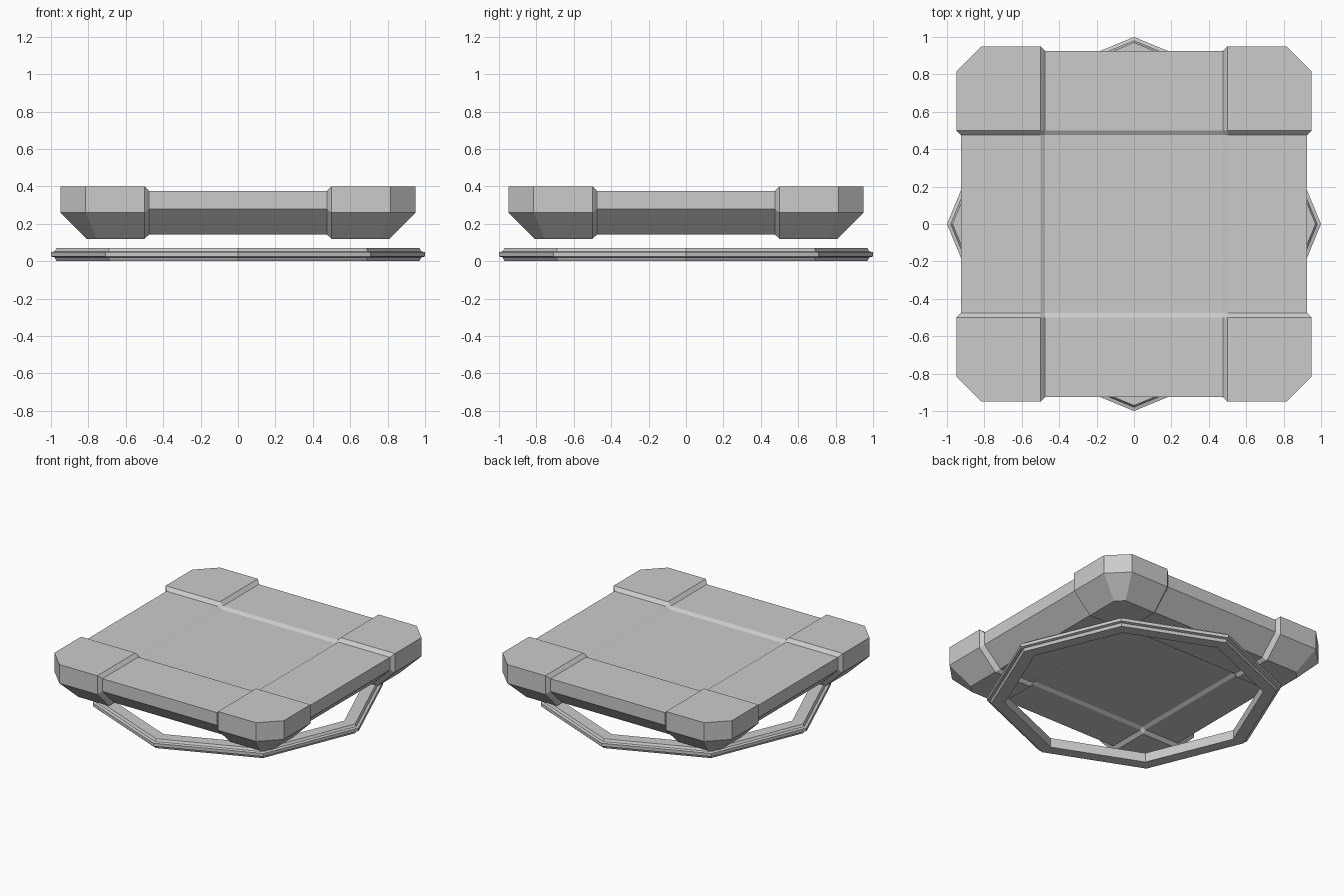
import bpy, bmesh
from math import cos, sin, pi

if "Cube" in bpy.data.objects:
    bpy.data.objects.remove(bpy.data.objects["Cube"])


def finish(name, bm):
    bmesh.ops.remove_doubles(bm, verts=bm.verts, dist=1e-4)
    bmesh.ops.recalc_face_normals(bm, faces=bm.faces)
    mesh = bpy.data.meshes.new(name)
    bm.to_mesh(mesh)
    bm.free()
    obj = bpy.data.objects.new(name, mesh)
    bpy.context.collection.objects.link(obj)
    return obj


def face(bm, pts):
    bm.faces.new([bm.verts.new(p) for p in pts])


def rot(p, k):
    x, y, z = p
    for _ in range(k % 4):
        x, y = -y, x
    return (x, y, z)


# Floating platform: raised corner blocks, lower edges, sunken centre
A, B = 0.50, 0.475
S = [-A, -B, B, A]


def side_points(edge, chamfer, z_block, z_edge):
    """One quarter of the outline, along the front."""
    out = [(-chamfer, -edge, z_block)]
    for x in S:
        mid = abs(x) < 0.49
        out.append((x, -edge + (0.025 if mid else 0), z_edge if mid else z_block))
    return out + [(chamfer, -edge, z_block)]


def panel(bm, outline, levels):
    """Top or bottom skin; levels = z of block, edge, centre."""
    def inner(i, j):
        return (S[i], S[j], levels[(i in (1, 2)) + (j in (1, 2))])
    for i in range(3):
        for j in range(3):
            face(bm, [inner(i, j), inner(i + 1, j), inner(i + 1, j + 1), inner(i, j + 1)])
    for k in range(4):
        for i in range(3):
            face(bm, [rot(p, k) for p in
                      (outline[i + 1], outline[i + 2], inner(i + 1, 0), inner(i, 0))])
        corner = [rot(outline[5], 3), outline[0], outline[1], inner(0, 0), rot(outline[4], 3)]
        face(bm, [rot(p, k) for p in corner])


bm = bmesh.new()
top = side_points(0.95, 0.815, 0.40, 0.375)
rim = side_points(0.95, 0.815, 0.26, 0.28)
base = side_points(0.81, 0.755, 0.12, 0.143)
panel(bm, top, (0.40, 0.375, 0.36))
panel(bm, base, (0.12, 0.143, 0.158))
for hi, lo in ((top, rim), (rim, base)):
    for k in range(4):
        loop_hi = hi + [rot(hi[0], 1)]
        loop_lo = lo + [rot(lo[0], 1)]
        for i in range(6):
            face(bm, [rot(p, k) for p in
                      (loop_hi[i], loop_hi[i + 1], loop_lo[i + 1], loop_lo[i])])
finish("platform", bm)

# Octagonal ring below, with a stepped outer lip
profile = [(0.88, 0), (0.97, 0), (0.98, 0.02), (1.0, 0.025),
           (1.0, 0.048), (0.98, 0.053), (0.97, 0.07), (0.88, 0.07)]
bm = bmesh.new()
for s in range(8):
    a, b = s * pi / 4, (s + 1) * pi / 4
    for n, (r0, z0) in enumerate(profile):
        r1, z1 = profile[(n + 1) % len(profile)]
        face(bm, [(r0 * cos(a), r0 * sin(a), z0), (r0 * cos(b), r0 * sin(b), z0),
                  (r1 * cos(b), r1 * sin(b), z1), (r1 * cos(a), r1 * sin(a), z1)])
finish("base_ring", bm)
